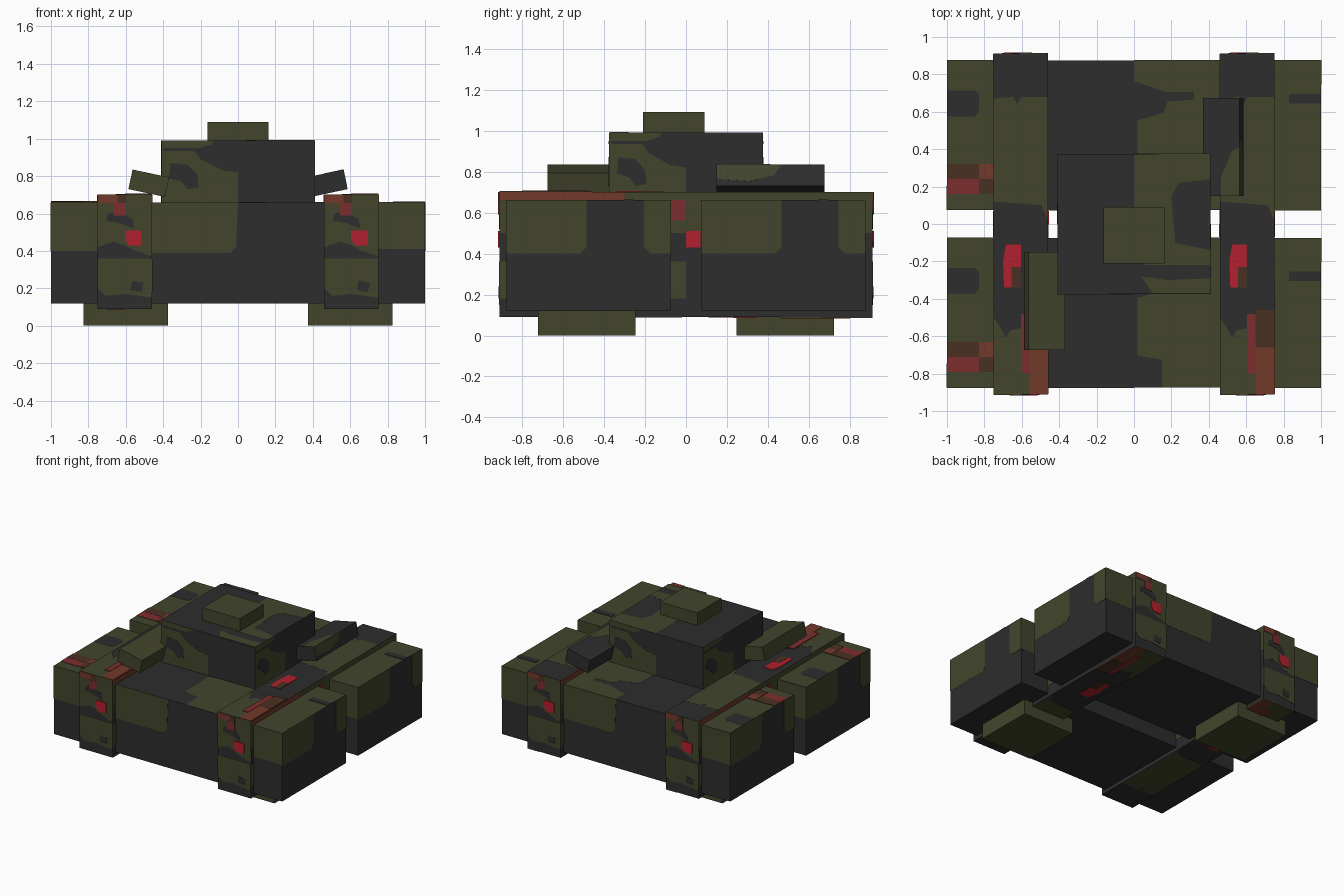
import bpy, bmesh
from math import radians
from mathutils import Matrix, Vector

cube = bpy.data.objects.get("Cube")
if cube:
    bpy.data.objects.remove(cube, do_unlink=True)


def make_material(name, colour):
    mat = bpy.data.materials.new(name)
    mat.use_nodes = True
    mat.diffuse_color = (*colour, 1)
    mat.node_tree.nodes["Principled BSDF"].inputs["Base Color"].default_value = (*colour, 1)
    return mat


OLIVE = make_material("olive", (.054, .060, .025))
DARK = make_material("charcoal", (.026, .026, .027))
RED = make_material("bright red", (.44, .014, .026))
DULL = make_material("dull red", (.205, .026, .026))
RUST = make_material("rust", (.17, .041, .024))
BROWN = make_material("brown", (.068, .030, .016))


def link(name, bm, materials):
    mesh = bpy.data.meshes.new(name)
    bmesh.ops.recalc_face_normals(bm, faces=bm.faces[:])
    bm.to_mesh(mesh)
    bm.free()
    for mat in materials:
        mesh.materials.append(mat)
    obj = bpy.data.objects.new(name, mesh)
    bpy.context.collection.objects.link(obj)
    return obj


def box(name, centre, size, mat, matrix=Matrix()):
    """Plain block of the given centre and size."""
    bm = bmesh.new()
    place = matrix @ Matrix.Translation(centre) @ Matrix.Diagonal((*size, 1))
    bmesh.ops.create_cube(bm, size=1, matrix=place)
    return link(name, bm, [mat])


def rect(left, right, low, high):
    return [(left, low), (right, low), (right, high), (left, high)]


def paint(name, frame, height, patches, shift=(0, 0)):
    """Thin flat plates, stacked in order, on the plane of a frame."""
    bm = bmesh.new()
    materials = []
    for layer, (mat, outline) in enumerate(patches):
        if mat not in materials:
            materials.append(mat)
        lift = .001 * (layer + 1)
        rings = []
        for h in (height, height + lift):
            rings.append([bm.verts.new(frame @ Vector((u + shift[0], v + shift[1], h)))
                          for u, v in outline])
        base, top = rings
        faces = [bm.faces.new(top), bm.faces.new(base[::-1])]
        for i in range(len(outline)):
            j = (i + 1) % len(outline)
            faces.append(bm.faces.new((base[i], base[j], top[j], top[i])))
        for face in faces:
            face.material_index = materials.index(mat)
    return link(name, bm, materials)


# Frames: top, bottom and the four walls (front, left, back, right)
TOP = Matrix()
BOTTOM = Matrix.Rotation(radians(180), 4, "X")
WALLS = [Matrix.Rotation(radians(90 * k), 4, "Z") @ Matrix.Rotation(radians(90), 4, "X")
         for k in range(4)]
FRONT, LEFT, BACK, RIGHT = WALLS

# Hull halves, with a gap between them
hull_top = [
    (OLIVE, [(.15, 0), (1, 0), (1, .8), (0, .8), (0, .69), (.17, .63), (.32, .63),
             (.32, .59), (.18, .58), (.16, .52), (.02, .48), (.02, .17), (.15, .15)]),
    (OLIVE, rect(-1, -.75, 0, .8)),
    (DARK, [(-1, .5), (-.85, .5), (-.83, .53), (-.83, .62), (-.85, .64), (-1, .64)]),
    (DARK, rect(.83, 1, .57, .62)),
    (DULL, rect(-1, -.83, .085, .165)),
    (BROWN, rect(-1, -.83, .165, .245)),
    (BROWN, rect(-.83, -.75, .085, .165)),
    (RUST, rect(-.83, -.75, .165, .245)),
]
hull_end = [
    (OLIVE, rect(-1, -.75, .4, .66)),
    (OLIVE, [(-.5, .39), (-.04, .39), (-.01, .42), (0, .66), (-.5, .66)]),
    (OLIVE, rect(.7, 1, .41, .66)),
]
hull_side = [
    (OLIVE, [(0, .4), (.36, .4), (.39, .43), (.39, .66), (0, .66)]),
    (OLIVE, [(.67, .43), (.7, .4), (.8, .4), (.8, .66), (.67, .66)]),
]
for half, start in (("front", -.875), ("rear", .075)):
    box(half + "_hull", (0, start + .4, .39), (2, .8, .54), DARK)
    paint(half + "_hull_top_camouflage", TOP, .66, hull_top, (0, start))
    for side, frame in (("left", LEFT), ("right", RIGHT)):
        paint(f"{half}_hull_{side}_camouflage", frame, 1, hull_side, (start, 0))
for end, frame in (("front", FRONT), ("back", BACK)):
    for depth in (.875, -.075):
        paint(f"hull_{end}_end_camouflage", frame, depth, hull_end)

# Long skids running through both halves
skid_end = [
    (OLIVE, [(-.145, .7), (-.145, .42), (-.06, .45), (0, .43), (.06, .4),
             (.145, .37), (.145, .7)]),
    (OLIVE, [(-.145, .36), (-.145, .2), (-.1, .16), (0, .17), (.145, .15), (.145, .36)]),
    (DARK, [(-.1, .56), (-.03, .55), (.05, .52), (.04, .57), (-.03, .61), (-.09, .6)]),
    (DARK, [(.03, .19), (.09, .18), (.1, .23), (.04, .24)]),
    (RUST, rect(-.145, -.04, .655, .7)),
    (BROWN, rect(-.04, .005, .645, .7)),
    (DULL, rect(-.06, .005, .59, .655)),
    (RED, [(0, .46), (.02, .43), (.09, .43), (.09, .51), (0, .51)]),
]
skid_top = [
    (OLIVE, [(-.145, .67), (-.04, .68), (-.02, .64), (0, .68), (.145, .68),
             (.145, .02), (.11, .1), (-.145, .12)]),
    (OLIVE, [(-.145, -.91), (.145, -.91), (.145, -.5), (.03, -.55), (-.06, -.57),
             (-.08, -.61), (-.1, -.57), (-.145, -.5)]),
    (RED, [(-.09, -.34), (0, -.34), (0, -.11), (-.08, -.11), (-.095, -.2)]),
    (BROWN, rect(-.05, 0, -.34, -.23)),
    (RUST, rect(.045, .145, -.91, -.66)),
    (BROWN, rect(.045, .145, -.66, -.46)),
    (DULL, rect(0, .045, -.8, -.48)),
]
skid_side = [
    (OLIVE, rect(-.91, .91, .5, .7)),
    (OLIVE, rect(-.91, 0, .18, .36)),
    (RUST, rect(-.91, -.3, .66, .7)),
    (DULL, rect(-.07, 0, .56, .66)),
    (RED, rect(0, .07, .43, .51)),
]
for side, x in (("left", .605), ("right", -.605)):
    box(side + "_skid", (x, 0, .395), (.29, 1.82, .61), DARK)
    paint(side + "_skid_top_camouflage", TOP, .7, skid_top, (x, 0))
    paint(side + "_skid_bottom_camouflage", BOTTOM, -.09, skid_top, (x, 0))
    for end, frame in (("front", FRONT), ("back", BACK)):
        paint(f"{side}_skid_{end}_camouflage", frame, .91, skid_end, (x, 0))
for side, frame in (("left", LEFT), ("right", RIGHT)):
    for depth in (.75, -.46):
        paint(f"skid_{side}_face_camouflage", frame, depth, skid_side)

# Feet on one diagonal only
for name, sign in (("left_front_foot", 1), ("right_rear_foot", -1)):
    box(name, (.6 * sign, -.485 * sign, .06), (.45, .475, .12), OLIVE)

# Turret and hatch
box("turret", (0, 0, .825), (.82, .75, .33), DARK)
box("hatch", (0, -.06, 1.04), (.325, .3, .1), OLIVE)
turret_wall = [
    (OLIVE, [(-.41, .99), (-.13, .99), (-.14, .97), (-.24, .94), (-.2, .89),
             (-.08, .83), (0, .82), (0, .66), (-.41, .66)]),
    (DARK, rect(-.4, -.2, .935, .95)),
    (DARK, [(-.36, .87), (-.27, .86), (-.22, .81), (-.21, .74), (-.27, .73),
            (-.3, .77), (-.37, .79)]),
]
turret_top = [
    (OLIVE, [(0, .375), (.41, .375), (.41, .24), (.24, .22), (.2, .15), (.22, -.1),
             (.41, -.14), (.41, -.22), (.06, -.22), (0, -.1)]),
    (OLIVE, [(.04, -.28), (.18, -.3), (.41, -.29), (.41, -.37), (.1, -.37)]),
]
paint("turret_top_camouflage", TOP, .99, turret_top)
for k, frame in enumerate(WALLS):
    squeeze = Matrix.Diagonal((.915 if k % 2 else 1, 1, 1, 1))
    paint("turret_wall_camouflage", frame @ squeeze, .41 if k % 2 else .375, turret_wall)

# Tilted side launchers, one forward and one aft
for name, sign, mat in (("left_launcher", 1, DARK), ("right_launcher", -1, OLIVE)):
    tilt = (Matrix.Translation((.477 * sign, .412 * sign, .762))
            @ Matrix.Rotation(radians(-12 * sign), 4, "Y"))
    box(name, (0, 0, 0), (.2, .525, .107), mat, tilt)
    if mat == DARK:
        paint(name + "_top_camouflage", tilt, .0535,
              [(OLIVE, [(0, -.262), (.1, -.262), (.1, 0), (.06, -.02), (0, -.16)])])
        paint(name + "_side_camouflage", tilt @ LEFT, .1,
              [(OLIVE, [(-.262, .053), (-.262, -.02), (-.1, -.03), (.02, 0), (.05, .053)])])
